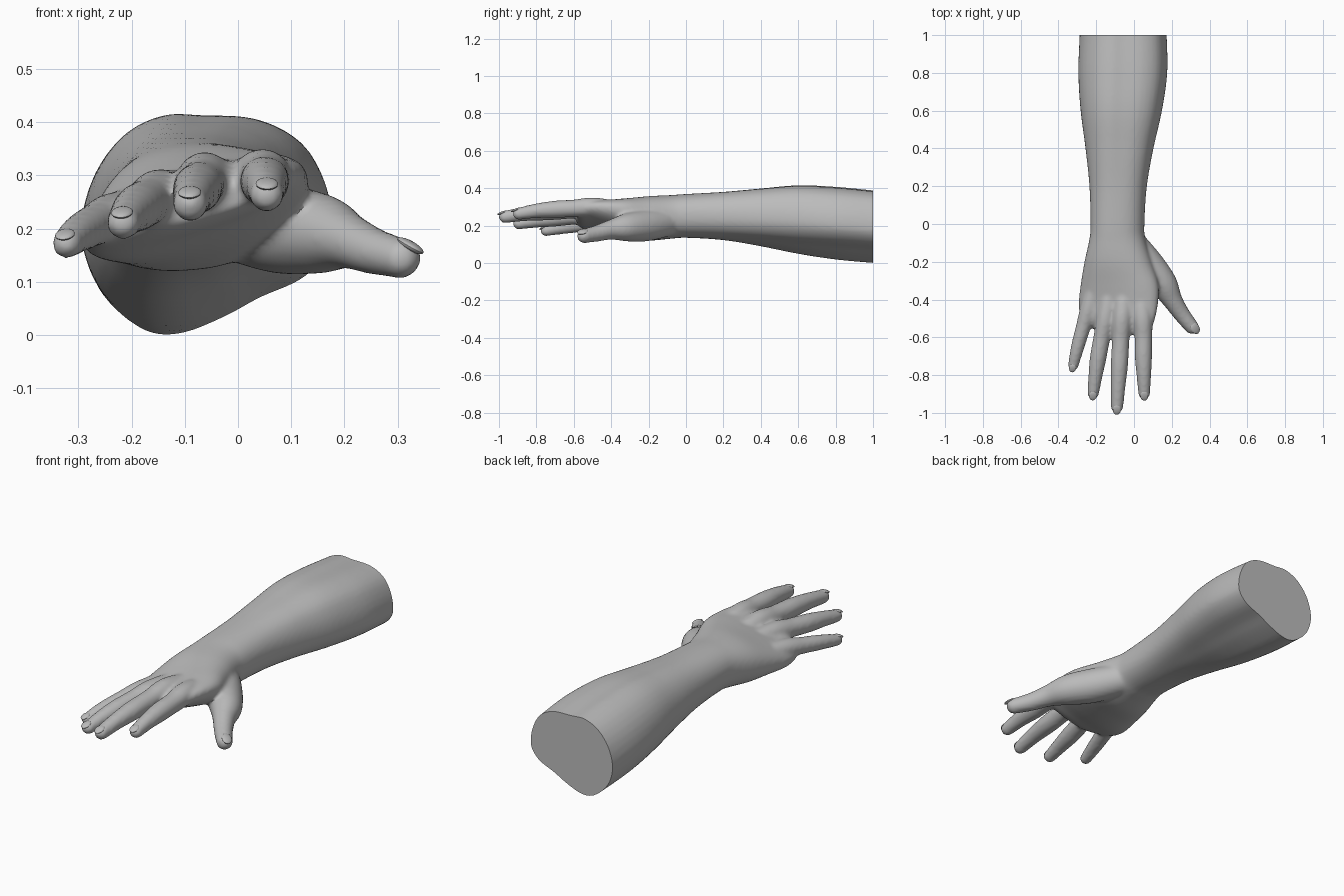
import bpy, bmesh, math
from mathutils import Vector, Matrix

if "Cube" in bpy.data.objects:
    bpy.data.objects.remove(bpy.data.objects["Cube"])

skin = bpy.data.materials.new("plain grey")
skin.diffuse_color = (0.5, 0.5, 0.5, 1)
skin.use_nodes = True
skin.node_tree.nodes["Principled BSDF"].inputs["Base Color"].default_value = skin.diffuse_color


def spline(pts, n, closed=False):
    """Catmull-Rom interpolation through tuples of any length."""
    out, m = [], len(pts)
    get = (lambda i: pts[i % m]) if closed else (lambda i: pts[max(0, min(m - 1, i))])
    for i in range(m if closed else m - 1):
        a, b, c, d = (get(i + k) for k in (-1, 0, 1, 2))
        for s in range(n):
            t = s / n
            out.append(tuple(
                0.5 * (2 * q + (r - p) * t + (2 * p - 5 * q + 4 * r - w) * t * t
                       + (3 * q - p - 3 * r + w) * t ** 3)
                for p, q, r, w in zip(a, b, c, d)))
    if not closed:
        out.append(pts[-1])
    return out


def loft(bm, rings):
    """Skin a list of rings and close both ends."""
    vs = [[bm.verts.new(p) for p in ring] for ring in rings]
    n = len(vs[0])
    for a, b in zip(vs, vs[1:]):
        for i in range(n):
            j = (i + 1) % n
            bm.faces.new((a[i], a[j], b[j], b[i]))
    bm.faces.new(vs[0][::-1])
    bm.faces.new(vs[-1])


def frame(d):
    d = d.normalized()
    side = d.cross(Vector((0, 0, 1))).normalized()
    return side, d, side.cross(d)


def digit(bm, path, n=24):
    """Tapering round tube with a domed tip; path rows are x, y, z, radius."""
    pts = spline(path, 6)
    rings = []
    for i, p in enumerate(pts):
        a, b = pts[max(0, i - 1)], pts[min(len(pts) - 1, i + 1)]
        side, d, up = frame(Vector(b[:3]) - Vector(a[:3]))
        rings.append((Vector(p[:3]), p[3], side, up))
    c, r, side, up = rings[-1]
    for k in range(1, 6):
        t = k / 5.4 * math.pi / 2
        rings.append((c + d * r * math.sin(t), r * math.cos(t), side, up))
    loft(bm, [[c + (s * math.cos(2 * math.pi * i / n) + u * math.sin(2 * math.pi * i / n)) * r
               for i in range(n)] for c, r, s, u in rings])


# Cross-section of the forearm near the elbow, in a unit box
elbow = [(1, 0), (.94, .38), (.76, .74), (.43, .93), (0, .95), (-.3, .97), (-.63, .8),
         (-.89, .42), (-1, -.1), (-.87, -.6), (-.53, -.96), (-.22, -1), (.15, -.83),
         (.43, -.65), (.76, -.48), (.95, -.25)]
elbow = spline(elbow, 3, True)
oval = []
for i in range(48):
    a = 2 * math.pi * i / 48
    oval.append(tuple(math.copysign(abs(f) ** 0.88, f) for f in (math.cos(a), math.sin(a))))

# Forearm and palm: y, left, right, bottom, top, elbow shape amount, sideways slope
stations = [
    (1.06, -.285, .168, .00, .388, 1, 0),
    (1.0, -.288, .173, .003, .393, 1, 0),
    (.8, -.295, .176, .02, .412, .95, 0),
    (.6, -.283, .148, .047, .42, .8, 0),
    (.4, -.257, .103, .085, .402, .6, 0),
    (.2, -.236, .068, .118, .382, .3, 0),
    (.0, -.230, .055, .134, .369, .05, 0),
    (-.08, -.236, .06, .130, .363, 0, .02),
    (-.2, -.262, .095, .122, .355, 0, .1),
    (-.32, -.282, .13, .142, .335, 0, .2),
    (-.42, -.292, .127, .162, .315, 0, .27),
    (-.5, -.28, .112, .185, .306, 0, .28),
    (-.555, -.215, .092, .205, .292, 0, .28),
    (-.585, -.17, .07, .225, .275, 0, .28),
]
rings = []
for y, x0, x1, z0, z1, w, k in spline(stations, 5):
    ring = []
    for e, o in zip(elbow, oval):
        u, v = (o[j] * (1 - w) + e[j] * w for j in (0, 1))
        dx = u * (x1 - x0) / 2
        ring.append(((x0 + x1) / 2 + dx, y, (z0 + z1) / 2 + v * (z1 - z0) / 2 + k * dx))
    rings.append(ring)

# Fingers and thumb
digits = {
    "index": [(.03, -.34, .275, .05), (.045, -.49, .297, .053), (.05, -.6, .292, .047),
              (.05, -.7, .287, .046), (.052, -.8, .279, .039), (.054, -.895, .263, .032)],
    "middle": [(-.05, -.34, .27, .05), (-.062, -.49, .292, .052), (-.07, -.61, .283, .046),
               (-.077, -.74, .274, .046), (-.084, -.86, .263, .039), (-.09, -.968, .246, .033)],
    "ring": [(-.12, -.34, .255, .05), (-.148, -.49, .262, .05), (-.17, -.6, .25, .045),
             (-.19, -.71, .238, .044), (-.205, -.81, .225, .037), (-.216, -.895, .21, .031)],
    "little": [(-.2, -.32, .225, .05), (-.24, -.45, .22, .046), (-.267, -.54, .208, .04),
               (-.29, -.62, .196, .037), (-.308, -.69, .184, .033), (-.322, -.75, .171, .028)],
    "thumb": [(-.02, -.09, .22, .075), (.075, -.215, .2, .084), (.155, -.318, .19, .075),
              (.205, -.405, .177, .053), (.253, -.478, .158, .044), (.306, -.545, .144, .038)],
}

bm = bmesh.new()
loft(bm, rings)
for path in digits.values():
    digit(bm, path)
bmesh.ops.recalc_face_normals(bm, faces=bm.faces)
mesh = bpy.data.meshes.new("arm_and_hand")
bm.to_mesh(mesh)
bm.free()
arm = bpy.data.objects.new("arm_and_hand", mesh)
bpy.context.collection.objects.link(arm)

# Fuse the parts into one soft skin
fuse = arm.modifiers.new("fuse", 'REMESH')
fuse.mode = 'VOXEL'
fuse.voxel_size = 0.009
soft = arm.modifiers.new("soften", 'SMOOTH')
soft.factor = 0.5
soft.iterations = 8
dg = bpy.context.evaluated_depsgraph_get()
skin_mesh = bpy.data.meshes.new_from_object(arm.evaluated_get(dg))
arm.modifiers.clear()
arm.data = skin_mesh

# Flat cut at the elbow end
bm = bmesh.new()
bm.from_mesh(skin_mesh)
bmesh.ops.bisect_plane(bm, geom=bm.verts[:] + bm.edges[:] + bm.faces[:],
                       plane_co=(0, 1, 0), plane_no=(0, 1, 0), clear_outer=True)
bmesh.ops.holes_fill(bm, edges=[e for e in bm.edges if e.is_boundary], sides=0)
bmesh.ops.recalc_face_normals(bm, faces=bm.faces)
bm.to_mesh(skin_mesh)
bm.free()

# Fingernails: shallow domes set into the tips
bm = bmesh.new()
for name, path in digits.items():
    r = path[-1][3]
    side, d, up = frame(Vector(path[-1][:3]) - Vector(path[-2][:3]))
    if name == "thumb":
        up = (up - side * 0.35).normalized()
        side = d.cross(up)
    d = (d - up * 0.2).normalized()
    up = side.cross(d)
    c = Vector(path[-1][:3]) + up * r * 0.78 + d * r * 0.2
    m = Matrix((side * r * .66, d * r * .85, up * r * .24)).transposed().to_4x4()
    m.translation = c
    bmesh.ops.create_uvsphere(bm, u_segments=20, v_segments=10, radius=1, matrix=m)
bmesh.ops.recalc_face_normals(bm, faces=bm.faces)
nail_mesh = bpy.data.meshes.new("fingernails")
bm.to_mesh(nail_mesh)
bm.free()
nails = bpy.data.objects.new("fingernails", nail_mesh)
bpy.context.collection.objects.link(nails)

for ob in (arm, nails):
    ob.data.materials.clear()
    ob.data.materials.append(skin)
    bpy.ops.object.select_all(action='DESELECT')
    ob.select_set(True)
    bpy.context.view_layer.objects.active = ob
    bpy.ops.object.shade_smooth_by_angle(angle=math.radians(45))
